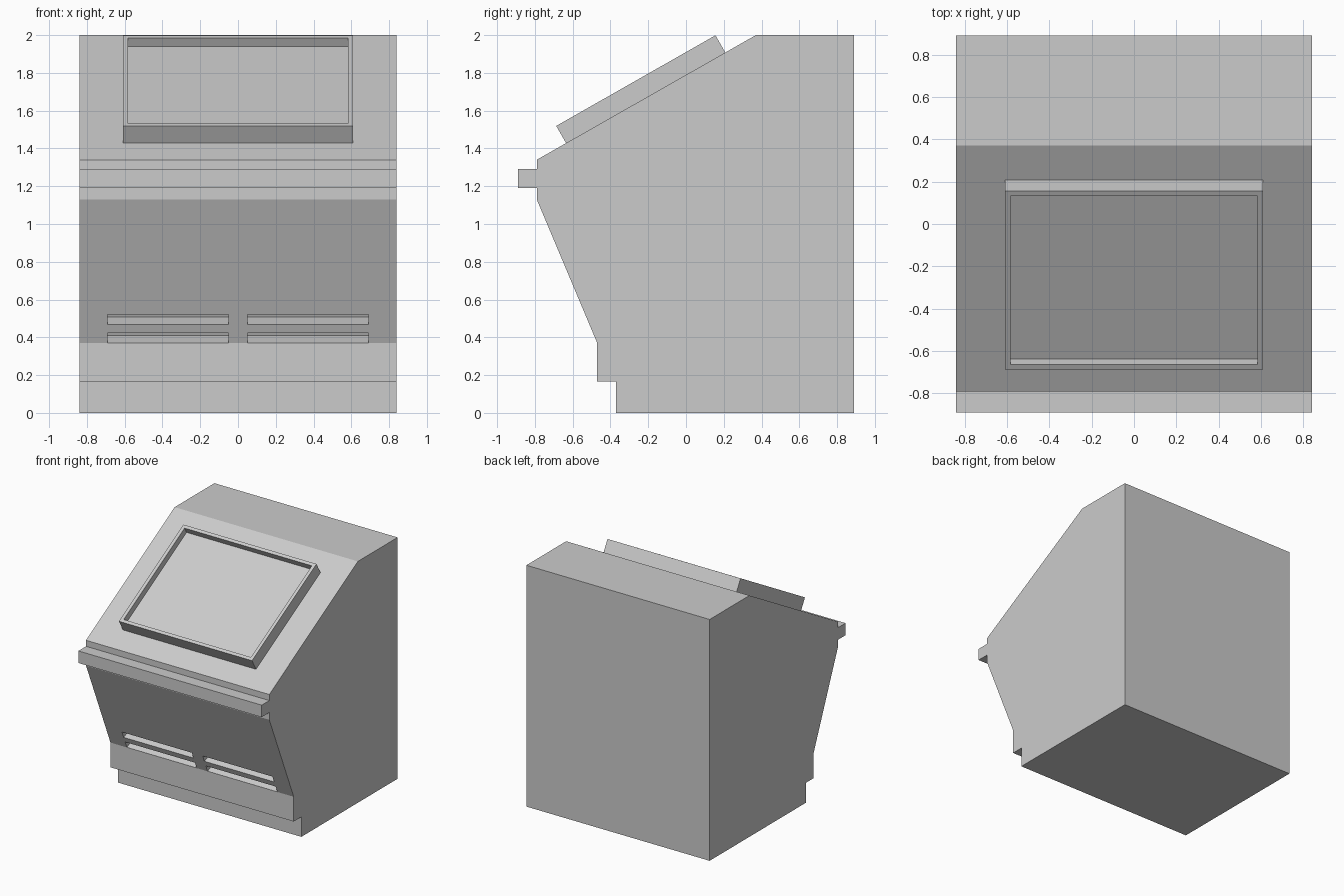
import bpy, bmesh
from mathutils import Vector

if "Cube" in bpy.data.objects:
    bpy.data.objects.remove(bpy.data.objects["Cube"])

HALF_W = 0.84

grey = bpy.data.materials.new("cabinet_grey")
grey.diffuse_color = (0.6, 0.6, 0.6, 1.0)
grey.use_nodes = True
grey.node_tree.nodes["Principled BSDF"].inputs["Base Color"].default_value = grey.diffuse_color


def prism(name, profile, x0, x1):
    """Extrude a (y, z) profile from x0 to x1."""
    bm = bmesh.new()
    face = bm.faces.new([bm.verts.new((x0, y, z)) for y, z in profile])
    ext = bmesh.ops.extrude_face_region(bm, geom=[face])
    verts = [e for e in ext["geom"] if isinstance(e, bmesh.types.BMVert)]
    bmesh.ops.translate(bm, vec=(x1 - x0, 0, 0), verts=verts)
    bmesh.ops.recalc_face_normals(bm, faces=bm.faces)
    mesh = bpy.data.meshes.new(name)
    bm.to_mesh(mesh)
    bm.free()
    mesh.materials.append(grey)
    obj = bpy.data.objects.new(name, mesh)
    bpy.context.collection.objects.link(obj)
    return obj


# Cabinet body
body = prism("cabinet_body", [
    (-0.37, 0), (0.89, 0), (0.89, 2.0), (0.37, 2.0), (-0.79, 1.34),
    (-0.79, 1.13), (-0.47, 0.37), (-0.47, 0.165), (-0.37, 0.165)],
    -HALF_W, HALF_W)

# Vent slots cut square into the lower sloping panel
bottom, top = Vector((-0.47, 0.37)), Vector((-0.79, 1.13))
up = (top - bottom).normalized()
inward = Vector((up.y, -up.x))
for z in (0.371, 0.469):
    start = bottom + up * ((z - 0.37) / up.y)
    end = start + up * 0.057
    outline = [start - inward * 0.05, start + inward * 0.102,
               end + inward * 0.102, end - inward * 0.05]
    for x0, x1 in ((-0.69, -0.05), (0.05, 0.69)):
        cutter = prism("slot_cutter", outline, x0, x1)
        cutter.hide_render = True
        mod = body.modifiers.new("slot", 'BOOLEAN')
        mod.operation = 'DIFFERENCE'
        mod.solver = 'EXACT'
        mod.object = cutter
        bpy.context.view_layer.objects.active = body
        bpy.ops.object.modifier_apply(modifier=mod.name)
        bpy.data.objects.remove(cutter, do_unlink=True)

# Front ledge
prism("front_ledge", [(-0.89, 1.19), (-0.79, 1.19), (-0.79, 1.29), (-0.89, 1.29)],
      -HALF_W, HALF_W)

# Screen: slab lying on the upper slope with a sunken display
along = Vector((1.16, 0.66)).normalized()
out = Vector((-along.y, along.x))
p0 = Vector((-0.635, 1.428))
p1 = p0 + along * 0.97
screen = prism("screen", [p0, p1, p1 + out * 0.105, p0 + out * 0.105], -0.61, 0.61)
bm = bmesh.new()
bm.from_mesh(screen.data)
normal = Vector((0, out.x, out.y))
display = max(bm.faces, key=lambda f: f.normal.dot(normal))
bmesh.ops.inset_region(bm, faces=[display], thickness=0.038)
rim = bmesh.ops.extrude_face_region(bm, geom=[display])
bmesh.ops.translate(bm, vec=normal * -0.052,
                    verts=[e for e in rim["geom"] if isinstance(e, bmesh.types.BMVert)])
if display.is_valid:
    bmesh.ops.delete(bm, geom=[display], context='FACES_ONLY')
bmesh.ops.recalc_face_normals(bm, faces=bm.faces)
bm.to_mesh(screen.data)
bm.free()
